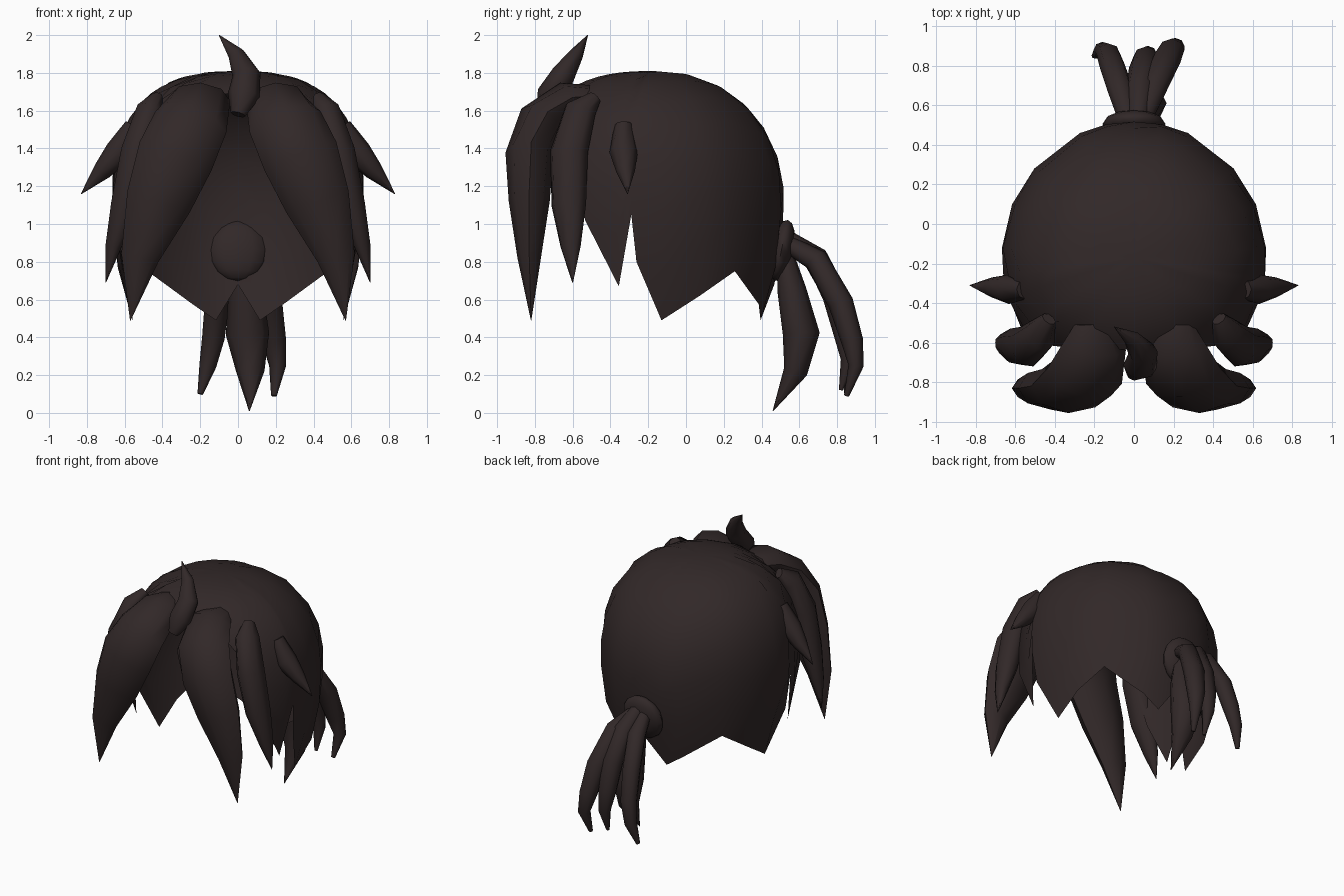
import bpy, bmesh, math
from mathutils import Vector, Matrix

cube = bpy.data.objects.get("Cube")
if cube:
    bpy.data.objects.remove(cube, do_unlink=True)

HAIR = (0.031, 0.021, 0.021, 1)
mat = bpy.data.materials.new("dark brown hair")
mat.use_nodes = True
mat.diffuse_color = HAIR
bsdf = mat.node_tree.nodes["Principled BSDF"]
bsdf.inputs["Base Color"].default_value = HAIR
bsdf.inputs["Roughness"].default_value = 0.8


def finish(bm, name, angle=60):
    bmesh.ops.recalc_face_normals(bm, faces=bm.faces)
    mesh = bpy.data.meshes.new(name)
    bm.to_mesh(mesh)
    bm.free()
    mesh.materials.append(mat)
    obj = bpy.data.objects.new(name, mesh)
    bpy.context.collection.objects.link(obj)
    bpy.ops.object.select_all(action="DESELECT")
    obj.select_set(True)
    bpy.context.view_layer.objects.active = obj
    bpy.ops.object.shade_smooth_by_angle(angle=math.radians(angle))
    return obj


def strand(name, path, wide, flat=1.0, side=1, sides=8):
    """Tapered lock through (x, y, z, half width) stations; wide = broad direction."""
    bm = bmesh.new()
    pts = [Vector((p[0] * side, p[1], p[2])) for p in path]
    wide = Vector((wide[0] * side, wide[1], wide[2]))
    rings = []
    for i, p in enumerate(pts):
        tangent = (pts[min(i + 1, len(pts) - 1)] - pts[max(i - 1, 0)]).normalized()
        u = (wide - tangent * wide.dot(tangent)).normalized()
        v = tangent.cross(u)
        r = max(path[i][3], 0.002)
        angles = [math.tau * k / sides for k in range(sides)]
        rings.append([bm.verts.new(p + u * r * math.cos(a) + v * r * flat * math.sin(a))
                      for a in angles])
    for a, b in zip(rings, rings[1:]):
        for k in range(sides):
            j = (k + 1) % sides
            bm.faces.new((a[k], a[j], b[j], b[k]))
    bm.faces.new(rings[0])
    bm.faces.new(rings[-1])
    return finish(bm, name)


# Cap: columns from the crown down to a jagged hem (azimuth from the back, hem height)
CENTRE_Y, MID_Z = -0.17, 1.12
HEM = [(0, .68), (12, .49), (24, .575), (49, .75), (67, .62), (86, .49), (98, .80),
       (100, 1.05), (107, .67), (122, 1.02), (132, 1.42), (150, 1.6), (180, 1.66)]
ROWS = 8


def cap_column(bm, phi, hem):
    a = math.radians(phi)
    power = 2.1 + 0.5 * min(1, abs(phi) / 90)
    down = hem < MID_Z
    height = 1.15 if down else 0.69
    end = abs(hem - MID_Z) / height
    end_angle = math.asin(end)
    last = math.pi / 2 + end_angle if down else math.pi / 2 - end_angle
    column = []
    for i in range(1, ROWS + 1):
        t = last * i / ROWS
        s, c = math.sin(t), math.cos(t)
        if c >= 0:
            k = (s ** power + c ** power) ** (-1 / power)
            r, z = s * k, MID_Z + 0.69 * c * k
        else:
            r, z = s, MID_Z + 1.15 * c
        column.append(bm.verts.new((0.67 * r * math.sin(a), CENTRE_Y + 0.69 * r * math.cos(a), z)))
    return column


bm = bmesh.new()
crown = bm.verts.new((0, CENTRE_Y, MID_Z + 0.69))
around = HEM + [(-p, z) for p, z in reversed(HEM[1:-1])]
columns = [cap_column(bm, p, z) for p, z in around]
for a, b in zip(columns, columns[1:] + columns[:1]):
    bm.faces.new((crown, a[0], b[0]))
    for i in range(ROWS - 1):
        bm.faces.new((a[i], a[i + 1], b[i + 1], b[i]))
finish(bm, "hair_cap", 80)

# Mirrored locks: front bang, temple bang, side spike
for label, s in (("left", 1), ("right", -1)):
    strand(label + "_front_bang",
           [(.21, -.50, 1.68, .09), (.20, -.62, 1.66, .16), (.25, -.77, 1.54, .20),
            (.33, -.83, 1.36, .205), (.42, -.83, 1.12, .175), (.52, -.83, .82, .10),
            (.57, -.82, .49, 0)], (1, 0, 0), 0.62, s)
    strand(label + "_temple_bang",
           [(.43, -.48, 1.67, .04), (.47, -.56, 1.60, .09), (.54, -.62, 1.38, .105),
            (.60, -.62, 1.10, .095), (.66, -.61, .88, .055), (.70, -.60, .69, 0)],
           (.3, 1, 0), 0.8, s)
    strand(label + "_side_spike",
           [(.55, -.33, 1.52, .05), (.63, -.33, 1.38, .075), (.72, -.32, 1.28, .05),
            (.83, -.31, 1.16, 0)], (0, 1, 0), 1, s)

# Upright tuft above the parting
strand("top_tuft",
       [(0, -.76, 1.58, .04), (.03, -.72, 1.68, .085), (.045, -.65, 1.79, .075),
        (-.01, -.58, 1.90, .045), (-.10, -.52, 2.0, 0)], (1, 0, 0), 0.85)

# Ponytail band and its locks
bm = bmesh.new()
bmesh.ops.create_uvsphere(bm, u_segments=12, v_segments=8, radius=1)
bmesh.ops.transform(bm, verts=bm.verts, matrix=Matrix.Translation((0, .505, .86))
                    @ Matrix.Rotation(math.radians(-12), 4, "X")
                    @ Matrix.Diagonal((.16, .065, .165, 1)))
finish(bm, "ponytail_band")

strand("ponytail_inner_lock",
       [(.02, .52, .86, .05), (.04, .56, .65, .09), (.05, .61, .42, .115),
        (.065, .58, .22, .075), (.06, .46, .01, 0)], (1, 0, 0), 0.85)
strand("ponytail_right_lock",
       [(-.03, .53, .90, .05), (-.07, .68, .81, .065), (-.11, .80, .60, .065),
        (-.13, .86, .40, .06), (-.16, .88, .25, .045), (-.20, .85, .10, .015)], (1, 0, 0), 0.9)
strand("ponytail_left_lock",
       [(.04, .53, .90, .05), (.10, .69, .81, .07), (.16, .82, .58, .075),
        (.19, .88, .38, .065), (.21, .90, .25, .045), (.19, .85, .09, .015)], (1, 0, 0), 0.9)
strand("ponytail_middle_lock",
       [(.02, .54, .92, .05), (.03, .69, .82, .07), (.05, .79, .62, .075),
        (.06, .84, .42, .065), (.07, .86, .28, .045), (.07, .82, .12, .012)], (1, 0, 0), 0.9)
